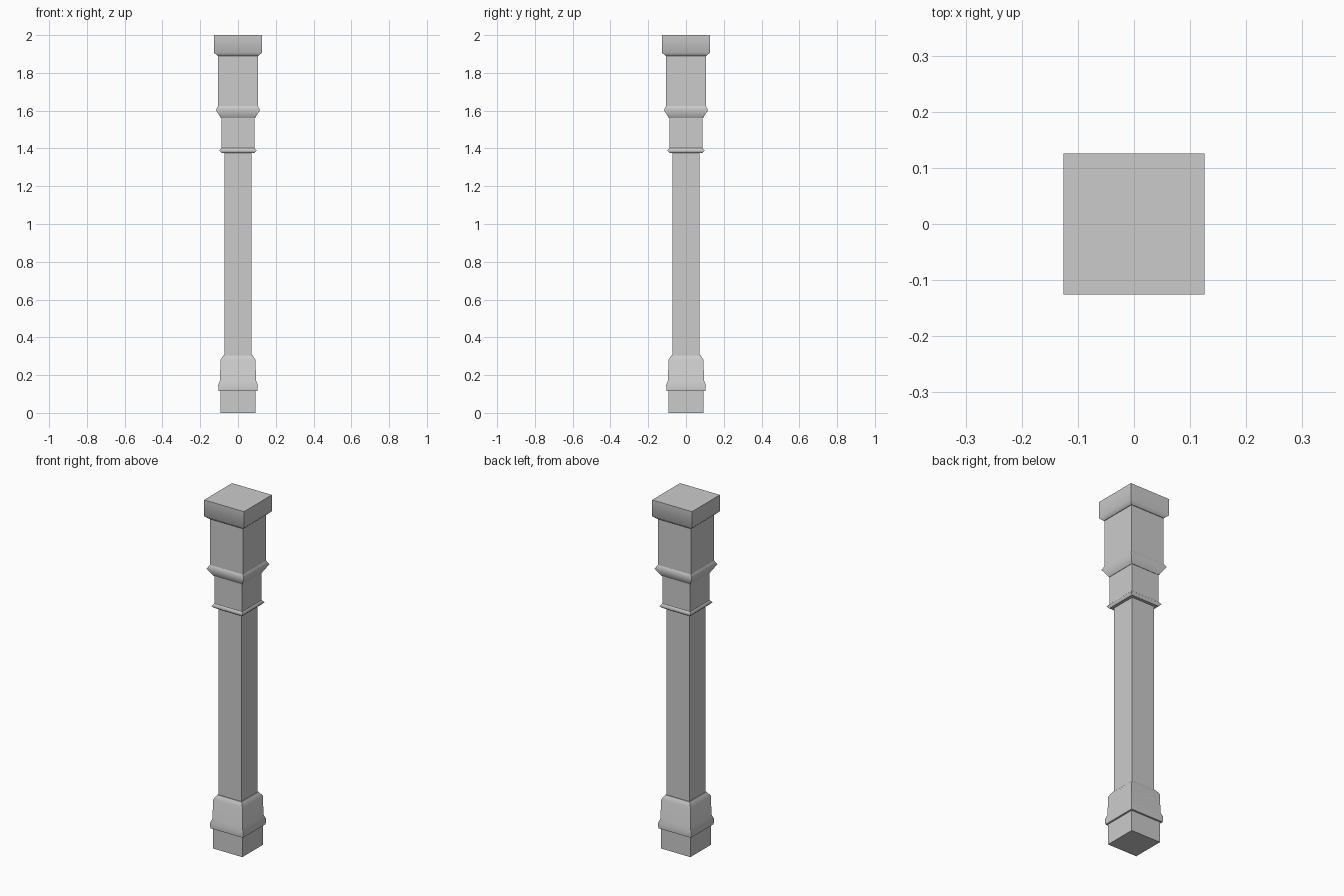
import bpy, bmesh

cube = bpy.data.objects.get("Cube")
if cube:
    bpy.data.objects.remove(cube, do_unlink=True)

stone = bpy.data.materials.new("grey_stone")
stone.use_nodes = True
stone.diffuse_color = (0.6, 0.6, 0.6, 1)
stone.node_tree.nodes["Principled BSDF"].inputs["Base Color"].default_value = (0.6, 0.6, 0.6, 1)


def square_part(name, profile):
    """Sweep (half width, height) points round a square; mitres stay sharp, mouldings smooth."""
    bm = bmesh.new()
    rings = [[bm.verts.new((sx * w, sy * w, z))
              for sx, sy in ((-1, -1), (1, -1), (1, 1), (-1, 1))] for w, z in profile]
    for low, high in zip(rings, rings[1:]):
        for i in range(4):
            j = (i + 1) % 4
            bm.faces.new((low[i], low[j], high[j], high[i])).smooth = True
            bm.edges.get((low[i], high[i])).smooth = False
    for cap in (bm.faces.new(rings[0][::-1]), bm.faces.new(rings[-1])):
        for edge in cap.edges:
            edge.smooth = False
    mesh = bpy.data.meshes.new(name)
    bm.to_mesh(mesh)
    bm.free()
    mesh.materials.append(stone)
    obj = bpy.data.objects.new(name, mesh)
    bpy.context.collection.objects.link(obj)


# Base: plinth, rounded band and chamfered block
square_part("plinth", [(0.093, 0), (0.093, 0.117)])
square_part("base_block", [(0.103, 0.117), (0.105, 0.147), (0.095, 0.172),
                           (0.093, 0.28), (0.077, 0.305)])

# Plain shaft
square_part("shaft", [(0.072, 0.3), (0.072, 1.385)])

# Neck with its collar
square_part("collar", [(0.088, 1.377), (0.099, 1.388), (0.088, 1.402)])
square_part("neck", [(0.088, 1.4), (0.088, 1.565)])

# Upper block with the moulding beneath it
square_part("upper_moulding", [(0.09, 1.56), (0.117, 1.604), (0.105, 1.626)])
square_part("upper_block", [(0.105, 1.62), (0.105, 1.895)])

# Top cap with chamfered underside
square_part("cap", [(0.108, 1.89), (0.126, 1.906), (0.126, 2)])
